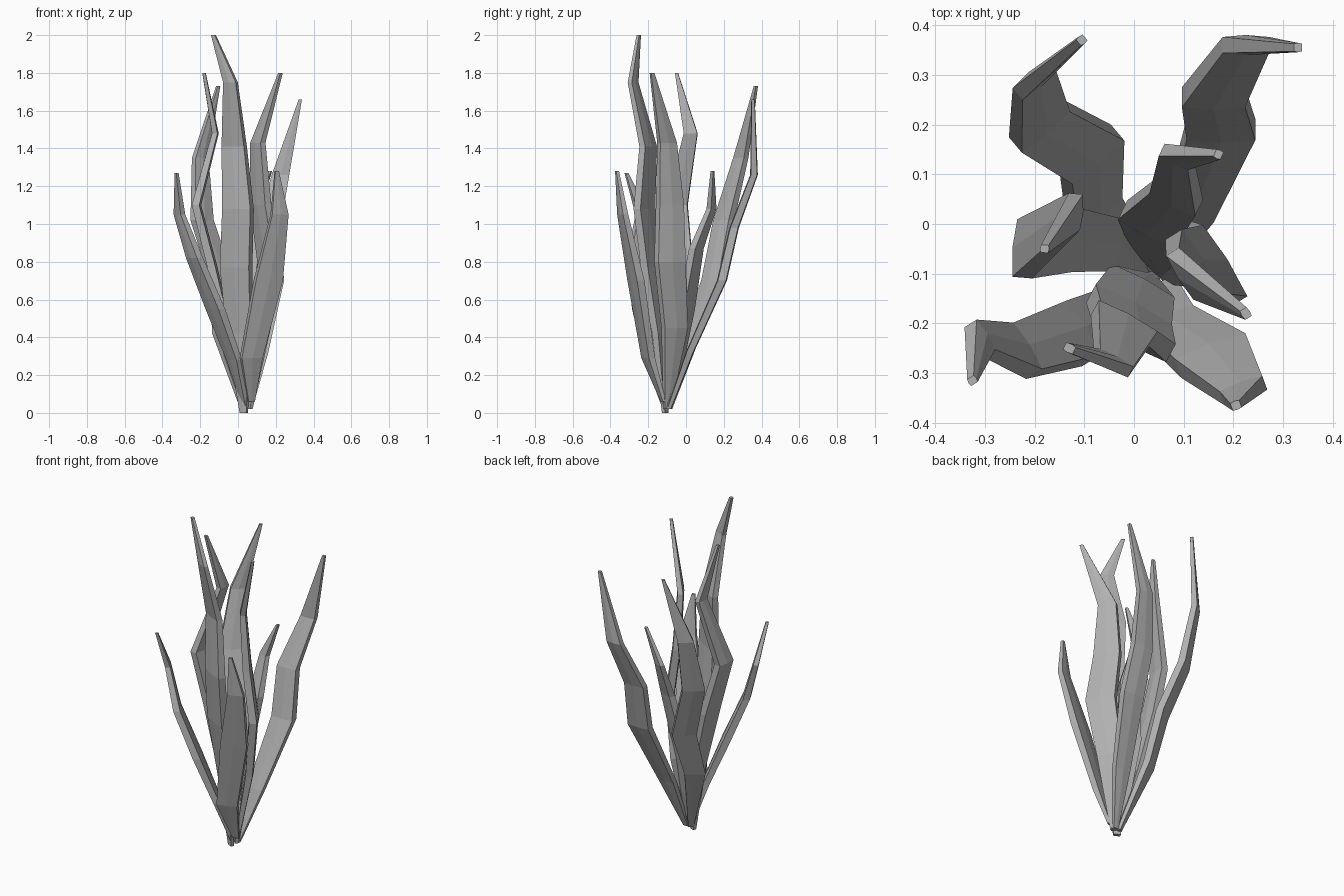
import bpy
import bmesh
from math import cos, sin, radians

# Remove the default cube
default_cube = bpy.data.objects.get("Cube")
if default_cube:
    bpy.data.objects.remove(default_cube, do_unlink=True)

# Single grey material
grey = bpy.data.materials.new("plain_grey")
grey.use_nodes = True
colour = (0.44, 0.44, 0.44, 1)
grey.diffuse_color = colour
shader = grey.node_tree.nodes["Principled BSDF"]
shader.inputs["Base Color"].default_value = colour
shader.inputs["Roughness"].default_value = 0.8

# Shared taper: (fraction of blade height, fraction of full width)
TAPER = [(0, 0.22), (0.22, 0.82), (0.43, 1), (0.6, 0.9), (0.8, 0.6), (1, 0.12)]


def taper_at(fraction):
    """Interpolate the shared blade taper."""
    for (start, low), (end, high) in zip(TAPER, TAPER[1:]):
        if fraction <= end:
            blend = max(0, (fraction - start) / (end - start))
            return low + (high - low) * blend
    return TAPER[-1][1]


def make_ring(bm, centre, width, thickness, angle):
    """Flat section with square sides and a faint ridge along both broad faces."""
    x, y, z = centre
    half, edge, ridge = width / 2, thickness * 0.4, thickness / 2
    section = [(-half, -edge), (0, -ridge), (half, -edge),
               (half, edge), (0, ridge), (-half, edge)]
    return [bm.verts.new((x + across * cos(angle) - deep * sin(angle),
                          y + across * sin(angle) + deep * cos(angle), z))
            for across, deep in section]


def make_blade(name, width, degrees, path):
    """Loft a faceted, tapering blade along a bent path."""
    bm = bmesh.new()
    bottom, top = path[0][2], path[-1][2]
    rings = []
    for point in path:
        size = taper_at((point[2] - bottom) / (top - bottom))
        rings.append(make_ring(bm, point, width * size,
                               0.014 + 0.04 * size, radians(degrees)))
    for lower, upper in zip(rings, rings[1:]):
        for i in range(len(lower)):
            j = (i + 1) % len(lower)
            bm.faces.new((lower[i], lower[j], upper[j], upper[i]))
    bm.faces.new(list(reversed(rings[0])))
    bm.faces.new(rings[-1])
    bmesh.ops.recalc_face_normals(bm, faces=bm.faces[:])
    mesh = bpy.data.meshes.new(name)
    bm.to_mesh(mesh)
    bm.free()
    mesh.materials.append(grey)
    blade = bpy.data.objects.new(name, mesh)
    bpy.context.collection.objects.link(blade)
    return blade


# Tall front blade
make_blade("tall_front_blade", 0.18, -28, [
    (0.03, -0.11, 0), (0.01, -0.13, 0.42), (-0.01, -0.18, 0.77),
    (0, -0.22, 1.08), (-0.02, -0.2, 1.41), (-0.04, -0.28, 1.75),
    (-0.13, -0.25, 2)])

# Blades on the two sides
make_blade("right_side_blade", 0.13, 85, [
    (0.02, -0.1, 0.03), (-0.05, -0.04, 0.42), (-0.14, -0.03, 0.79),
    (-0.22, -0.05, 1.1), (-0.12, 0.025, 1.48), (-0.18, -0.05, 1.8)])
make_blade("left_side_blade", 0.17, -58, [
    (0.06, -0.1, 0.02), (0.12, -0.06, 0.45), (0.165, -0.085, 0.8),
    (0.12, -0.085, 1.1), (0.105, -0.1, 1.43), (0.225, -0.18, 1.8)])

# Blades leaning to the back
make_blade("back_right_blade", 0.14, 40, [
    (0.03, -0.09, 0.02), (-0.08, 0.03, 0.42), (-0.085, 0.14, 0.7),
    (-0.19, 0.2, 1.02), (-0.2, 0.29, 1.35), (-0.105, 0.37, 1.73)])
make_blade("back_left_blade", 0.14, 0, [
    (0.06, -0.09, 0.02), (0.11, 0.02, 0.32), (0.175, 0.19, 0.7),
    (0.16, 0.255, 0.98), (0.225, 0.36, 1.26), (0.33, 0.355, 1.66)])
make_blade("short_back_blade", 0.13, -26, [
    (0.06, -0.1, 0.02), (0.04, -0.05, 0.25), (0.035, 0, 0.55),
    (0.085, 0.055, 0.87), (0.085, 0.135, 1.08), (0.17, 0.14, 1.28)])

# Short blades leaning to the front corners
make_blade("front_right_blade", 0.13, -58, [
    (0.04, -0.11, 0.03), (-0.02, -0.17, 0.28), (-0.12, -0.22, 0.55),
    (-0.23, -0.255, 0.82), (-0.31, -0.23, 1.05), (-0.325, -0.315, 1.27)])
make_blade("front_left_blade", 0.16, 20, [
    (0.07, -0.12, 0.06), (0.07, -0.2, 0.29), (0.16, -0.265, 0.7),
    (0.22, -0.335, 1.05), (0.205, -0.365, 1.28)])
